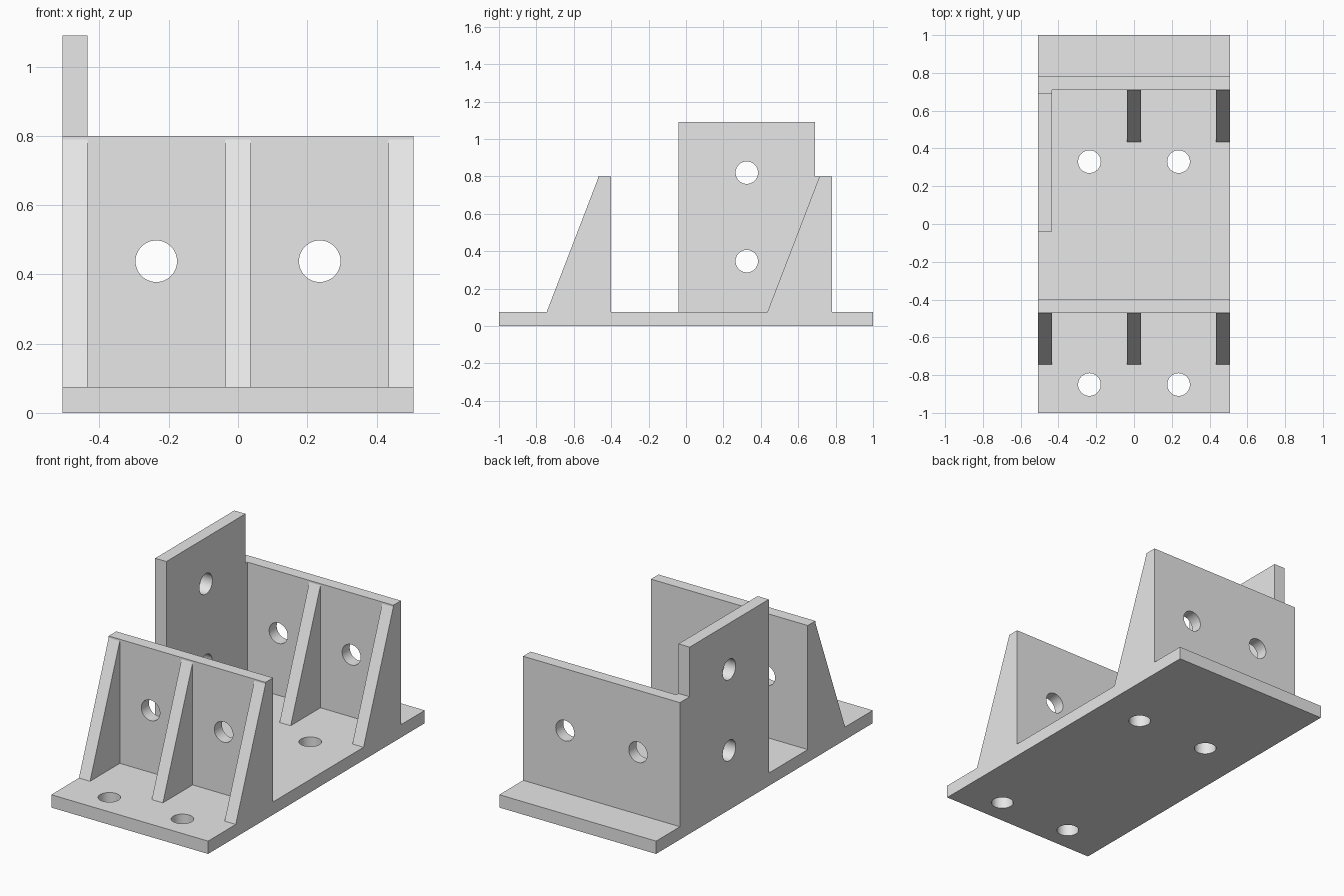
import bpy, bmesh, math
from mathutils import Matrix, Vector

cube = bpy.data.objects.get("Cube")
if cube:
    bpy.data.objects.remove(cube, do_unlink=True)

HALF = 0.507       # half width of the bracket
BASE = 0.075       # base plate thickness
TOP = 0.80         # wall height
RIB = 0.072        # rib and side plate thickness
HOLE_R = 0.06

grey = bpy.data.materials.new("plain grey")
grey.use_nodes = True
grey.diffuse_color = (0.8, 0.8, 0.8, 1)
grey.node_tree.nodes["Principled BSDF"].inputs["Base Color"].default_value = (0.8, 0.8, 0.8, 1)


def add_object(name, bm):
    bmesh.ops.recalc_face_normals(bm, faces=bm.faces)
    mesh = bpy.data.meshes.new(name)
    bm.to_mesh(mesh)
    bm.free()
    mesh.materials.append(grey)
    obj = bpy.data.objects.new(name, mesh)
    bpy.context.collection.objects.link(obj)
    return obj


def prism(name, profile, x0, x1):
    """Extrude a (y, z) profile from x0 to x1."""
    bm = bmesh.new()
    face = bm.faces.new([bm.verts.new((x0, y, z)) for y, z in profile])
    ext = bmesh.ops.extrude_face_region(bm, geom=[face])["geom"]
    bmesh.ops.translate(bm, vec=(x1 - x0, 0, 0),
                        verts=[v for v in ext if isinstance(v, bmesh.types.BMVert)])
    return add_object(name, bm)


def drill(name, center, axis, depth):
    """Round cutter along an axis."""
    bm = bmesh.new()
    turn = Vector((0, 0, 1)).rotation_difference(Vector(axis)).to_matrix().to_4x4()
    bmesh.ops.create_cone(bm, cap_ends=True, segments=48, radius1=HOLE_R, radius2=HOLE_R,
                          depth=depth, matrix=Matrix.Translation(center) @ turn)
    return add_object(name, bm)


def combine(target, tool, operation):
    tool.hide_render = True
    mod = target.modifiers.new(tool.name, "BOOLEAN")
    mod.operation = operation
    mod.solver = "EXACT"
    mod.object = tool
    bpy.context.view_layer.objects.active = target
    bpy.ops.object.modifier_apply(modifier=mod.name)
    bpy.data.objects.remove(tool, do_unlink=True)


# Base plate with front and rear walls, as one profile
body = prism("bracket_body", [
    (-1, 0), (1, 0), (1, BASE), (0.78, BASE), (0.78, TOP), (0.71, TOP), (0.71, BASE),
    (-0.40, BASE), (-0.40, TOP), (-0.47, TOP), (-0.47, BASE), (-1, BASE)], -HALF, HALF)

# Tall side plate, stepped down where it joins the rear wall
combine(body, prism("side_plate", [
    (-0.04, 0), (0.78, 0), (0.78, TOP), (0.69, TOP), (0.69, 1.09), (-0.04, 1.09)],
    -HALF, RIB - HALF), "UNION")

# Sloped ribs: three on the front wall, two on the rear wall
rib_offset = HALF - RIB / 2
for wall_y, centers in ((-0.47, (-rib_offset, 0, rib_offset)), (0.71, (0, rib_offset))):
    for x in centers:
        rib = prism("rib", [
            (wall_y - 0.275, BASE), (wall_y - 0.275, 0.03), (wall_y + 0.03, 0.03),
            (wall_y + 0.03, TOP - 0.01), (wall_y, TOP - 0.01)], x - RIB / 2, x + RIB / 2)
        combine(body, rib, "UNION")

# Bolt holes through the walls and the base
for x in (-0.236, 0.236):
    combine(body, drill("wall_hole", (x, 0.15, 0.438), (0, 1, 0), 1.6), "DIFFERENCE")
    for y in (-0.85, 0.33):
        combine(body, drill("base_hole", (x, y, 0.03), (0, 0, 1), 0.2), "DIFFERENCE")

# Bolt holes through the side plate
for z in (0.347, 0.82):
    combine(body, drill("side_hole", (-HALF, 0.325, z), (1, 0, 0), 0.3), "DIFFERENCE")

# Merge coplanar faces and shade the holes smoothly
bm = bmesh.new()
bm.from_mesh(body.data)
bmesh.ops.remove_doubles(bm, verts=bm.verts, dist=0.0001)
bmesh.ops.dissolve_limit(bm, angle_limit=math.radians(0.5), verts=bm.verts, edges=bm.edges)
for face in bm.faces:
    face.material_index = 0
bm.to_mesh(body.data)
bm.free()
body.data.materials.clear()
body.data.materials.append(grey)

bpy.ops.object.select_all(action="DESELECT")
body.select_set(True)
bpy.context.view_layer.objects.active = body
bpy.ops.object.shade_smooth_by_angle(angle=math.radians(15))
